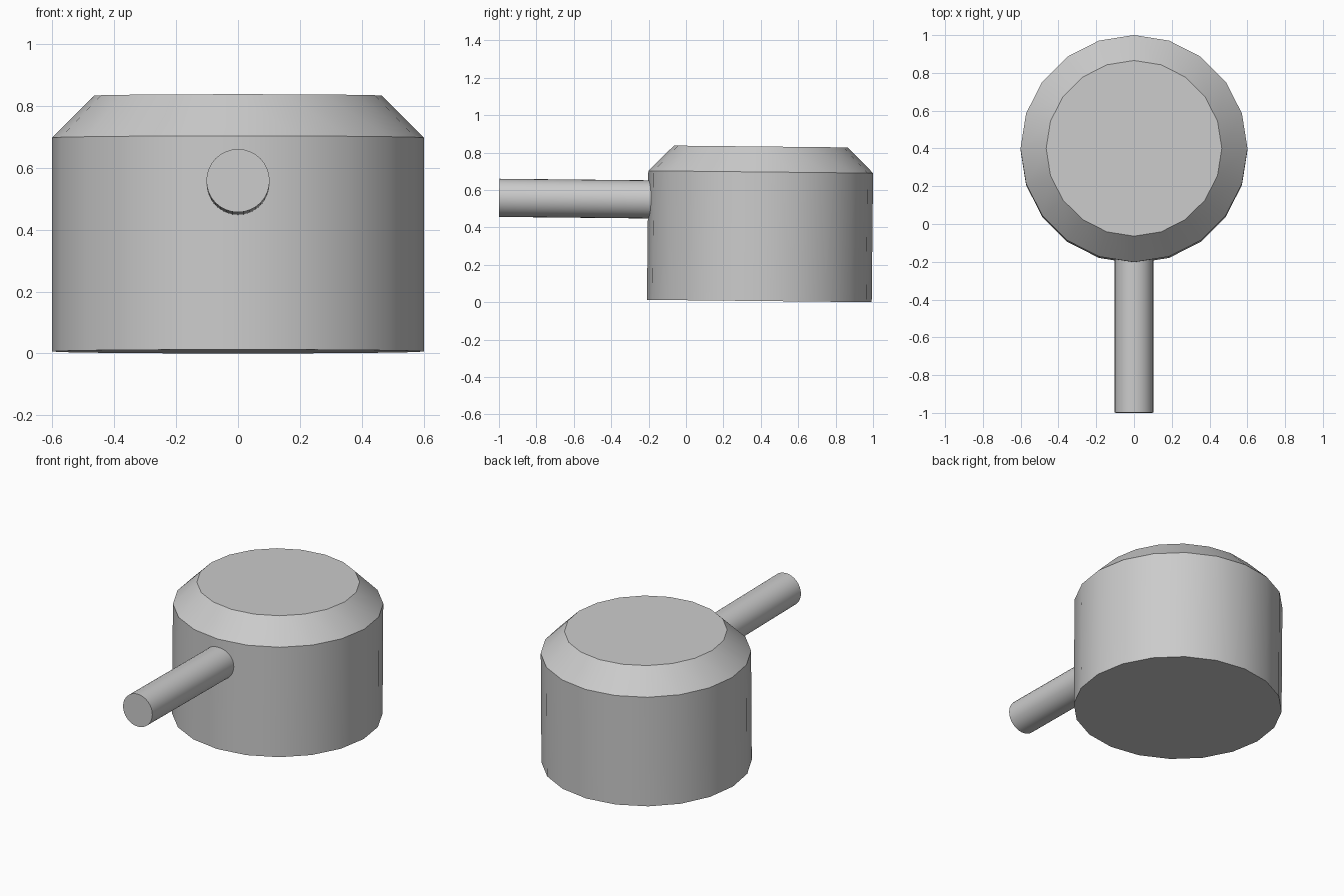
import bpy
import bmesh
from math import pi, sin, cos, radians

if "Cube" in bpy.data.objects:
    bpy.data.objects.remove(bpy.data.objects["Cube"])

TILT = 0.0105  # whole model leans very slightly backwards


def turned(name, profile, sides, location, rot_x):
    """Closed solid with rings of (radius, height), capped at both ends."""
    bm = bmesh.new()
    rings = [[bm.verts.new((r * sin(2 * pi * i / sides), r * cos(2 * pi * i / sides), z))
              for i in range(sides)] for r, z in profile]
    for low, high in zip(rings, rings[1:]):
        for i in range(sides):
            j = (i + 1) % sides
            bm.faces.new((low[i], low[j], high[j], high[i]))
    bm.faces.new(rings[0])
    bm.faces.new(rings[-1])
    bmesh.ops.recalc_face_normals(bm, faces=bm.faces)
    mesh = bpy.data.meshes.new(name)
    bm.to_mesh(mesh)
    bm.free()
    obj = bpy.data.objects.new(name, mesh)
    bpy.context.collection.objects.link(obj)
    obj.location = location
    obj.rotation_euler = (rot_x, 0, 0)
    bpy.ops.object.select_all(action='DESELECT')
    obj.select_set(True)
    bpy.context.view_layer.objects.active = obj
    bpy.ops.object.shade_smooth_by_angle(angle=radians(30))
    return obj


# Drum with chamfered top rim
turned("drum_body", [(0.601, 0), (0.601, 0.69), (0.465, 0.826)], 20,
       (0, 0.392, 0.0063), -TILT)

# Round rod sticking out of the front, its inner end sunk into the drum
turned("front_rod", [(0.102, 0), (0.102, 0.85)], 32,
       (0, -0.999, 0.558), -pi / 2 - TILT)
